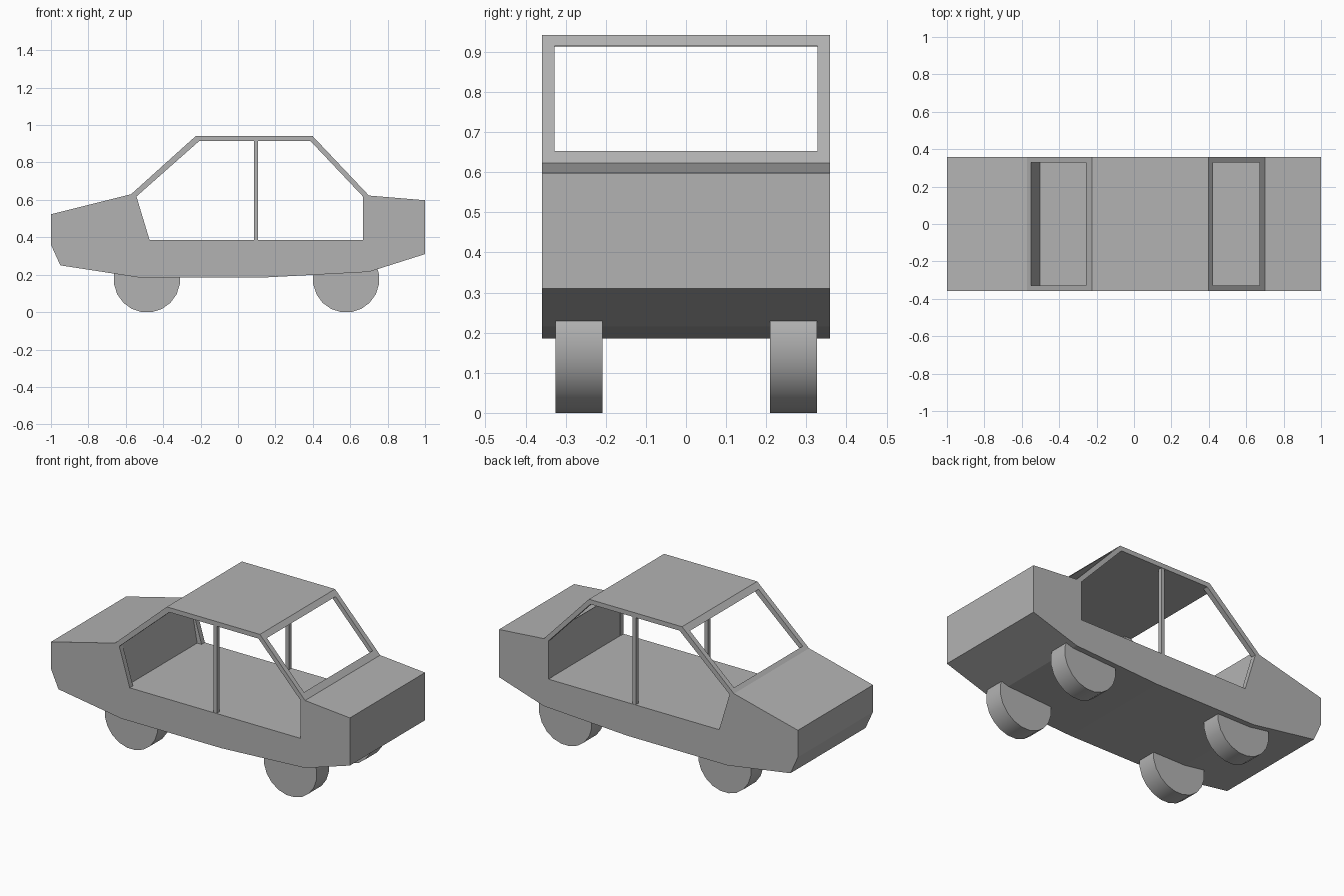
import bpy, bmesh, math

if "Cube" in bpy.data.objects:
    bpy.data.objects.remove(bpy.data.objects["Cube"])

# Mid-dark grey paint shared by every part
grey = bpy.data.materials.new("grey_paint")
grey.diffuse_color = (0.45, 0.45, 0.45, 1)
grey.use_nodes = True
grey.node_tree.nodes["Principled BSDF"].inputs["Base Color"].default_value = grey.diffuse_color


def extrude_profile(name, pts, y0, y1):
    """Solid prism from an (x, z) outline spanning y0..y1."""
    bm = bmesh.new()
    face = bm.faces.new([bm.verts.new((x, y0, z)) for x, z in pts])
    ext = bmesh.ops.extrude_face_region(bm, geom=[face])
    moved = [v for v in ext["geom"] if isinstance(v, bmesh.types.BMVert)]
    bmesh.ops.translate(bm, vec=(0, y1 - y0, 0), verts=moved)
    # extruding keeps the source face, so the prism is already closed
    bmesh.ops.recalc_face_normals(bm, faces=bm.faces)
    mesh = bpy.data.meshes.new(name)
    bm.to_mesh(mesh)
    bm.free()
    mesh.materials.append(grey)
    ob = bpy.data.objects.new(name, mesh)
    bpy.context.collection.objects.link(ob)
    return ob


def cut(target, cutter):
    """Subtract cutter from target and discard the cutter."""
    cutter.hide_render = True
    mod = target.modifiers.new("cut", 'BOOLEAN')
    mod.operation = 'DIFFERENCE'
    mod.solver = 'EXACT'
    mod.object = cutter
    bpy.context.view_layer.objects.active = target
    bpy.ops.object.modifier_apply(modifier=mod.name)
    bpy.data.objects.remove(cutter, do_unlink=True)


# Car body: full-width side silhouette
body = extrude_profile("car_body", [
    (-1, 0.36), (-0.95, 0.25), (-0.53, 0.185), (0.14, 0.185), (0.70, 0.215),
    (1, 0.31), (1, 0.598), (0.70, 0.623), (0.398, 0.942), (-0.225, 0.942),
    (-0.572, 0.63), (-1, 0.523)], -0.359, 0.359)

# Cabin space with windscreen and rear window openings
cut(body, extrude_profile("cabin_cutter", [
    (-0.503, 0.386), (0.67, 0.386), (0.67, 0.652), (0.76, 0.76),
    (0.60, 0.92), (0.38, 0.914), (-0.40, 0.914), (-0.66, 0.76),
    (-0.551, 0.649)], -0.328, 0.328))

# Side window openings, right through the body
cut(body, extrude_profile("side_window_cutter", [
    (-0.473, 0.386), (0.668, 0.386), (0.668, 0.618), (0.388, 0.914),
    (-0.208, 0.914), (-0.543, 0.618)], -0.5, 0.5))

# Door pillars
for side, y in (("right", -0.345), ("left", 0.345)):
    extrude_profile(f"door_pillar_{side}", [
        (0.086, 0.38), (0.108, 0.38), (0.108, 0.925), (0.086, 0.925)],
        y - 0.012, y + 0.012)

# Wheels
SIDES, R = 20, 0.178
for end, x in (("rear", -0.487), ("front", 0.578)):
    for side, y in (("right", -0.267), ("left", 0.268)):
        bpy.ops.mesh.primitive_cylinder_add(
            vertices=SIDES, radius=R, depth=0.117,
            location=(x, y, R * math.cos(math.pi / SIDES)),
            rotation=(math.pi / 2, math.pi / SIDES, 0))
        wheel = bpy.context.object
        wheel.name = f"wheel_{end}_{side}"
        wheel.data.materials.append(grey)
        bpy.ops.object.shade_smooth_by_angle(angle=math.radians(30))
